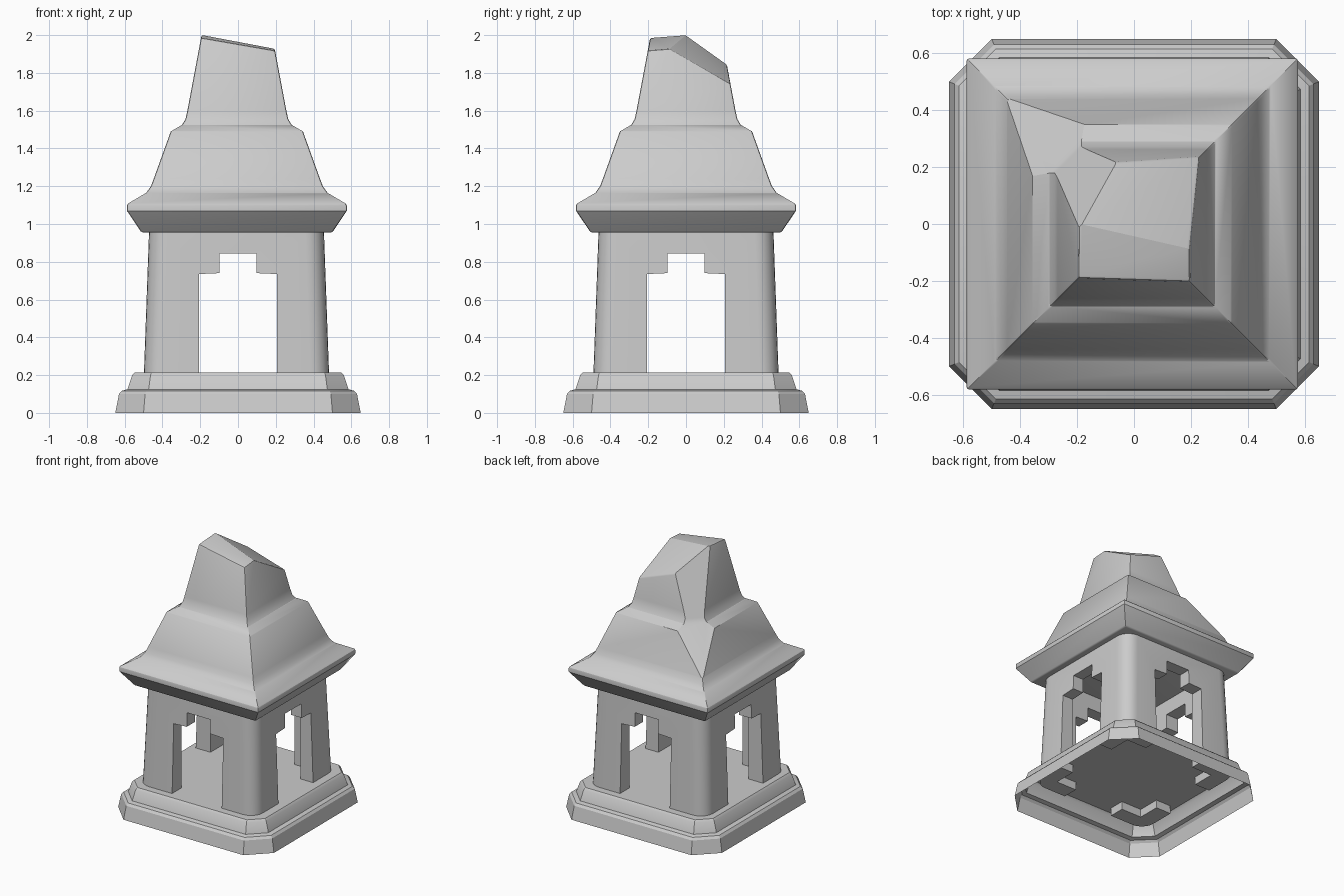
import bpy, bmesh, math
from mathutils import Matrix, Vector
from mathutils.geometry import normal

if "Cube" in bpy.data.objects:
    bpy.data.objects.remove(bpy.data.objects["Cube"])

stone = bpy.data.materials.new("light_grey_stone")
stone.use_nodes = True
GREY = (0.6, 0.6, 0.6, 1)
stone.diffuse_color = GREY
stone.node_tree.nodes["Principled BSDF"].inputs["Base Color"].default_value = GREY


def make_object(name, bm):
    bmesh.ops.recalc_face_normals(bm, faces=bm.faces)
    mesh = bpy.data.meshes.new(name)
    bm.to_mesh(mesh)
    bm.free()
    mesh.materials.append(stone)
    ob = bpy.data.objects.new(name, mesh)
    bpy.context.collection.objects.link(ob)
    return ob


def square(w):
    return [(w, w), (-w, w), (-w, -w), (w, -w)]


def chamfered(w):
    # Flat length shrinks so that every side is inset equally
    f = 0.5 - 0.414 * (0.65 - w)
    return [(w, f), (f, w), (-f, w), (-w, f), (-w, -f), (-f, -w), (f, -w), (w, -f)]


def rounded(w, r=0.1, steps=6):
    points = []
    for corner in range(4):
        a = corner * math.pi / 2
        centre = Matrix.Rotation(a, 2) @ Vector((w - r, w - r))
        for i in range(steps + 1):
            b = a + i / steps * math.pi / 2
            points.append((centre.x + r * math.cos(b), centre.y + r * math.sin(b)))
    return points


def loft(shape, profile, dx=0.0, bottom=True):
    """Skin a stack of outlines given as (half width, height)."""
    bm = bmesh.new()
    rings = [[bm.verts.new((x + dx, y, z)) for x, y in shape(w)] for w, z in profile]
    n = len(rings[0])
    for low, high in zip(rings, rings[1:]):
        for i in range(n):
            j = (i + 1) % n
            bm.faces.new((low[i], low[j], high[j], high[i]))
    bm.faces.new(rings[-1])
    if bottom:
        bm.faces.new(rings[0][::-1])
    return bm


def prism(name, outline, half_depth, angle):
    """Extrude an upright (distance, height) outline, turned about z."""
    bm = bmesh.new()
    face = bm.faces.new([bm.verts.new((d, -half_depth, z)) for d, z in outline])
    out = bmesh.ops.extrude_face_region(bm, geom=[face])
    moved = [v for v in out["geom"] if isinstance(v, bmesh.types.BMVert)]
    bmesh.ops.translate(bm, verts=moved, vec=(0, 2 * half_depth, 0))
    bmesh.ops.rotate(bm, verts=bm.verts, matrix=Matrix.Rotation(angle, 3, "Z"))
    ob = make_object(name, bm)
    ob.hide_render = True
    return ob


def activate(ob):
    bpy.ops.object.select_all(action="DESELECT")
    ob.select_set(True)
    bpy.context.view_layer.objects.active = ob


def cut(ob, cutter):
    activate(ob)
    mod = ob.modifiers.new("cut", "BOOLEAN")
    mod.operation = "DIFFERENCE"
    mod.solver = "EXACT"
    mod.object = cutter
    bpy.ops.object.modifier_apply(modifier=mod.name)
    bpy.data.objects.remove(cutter)


def soften(ob, angle=30):
    activate(ob)
    bpy.ops.object.shade_smooth_by_angle(angle=math.radians(angle))


# Stepped plinth, open underneath, its top forming the floor
plinth = make_object("plinth", loft(chamfered, [
    (0.65, 0), (0.63, 0.1), (0.615, 0.117), (0.585, 0.125),
    (0.56, 0.2), (0.545, 0.215)], bottom=False))
soften(plinth)

# Tapered chamber: hollow inside, with a stepped arch through each side
chamber = make_object("chamber_walls", loft(
    rounded, [(0.492, 0.155), (0.463, 0.96)], dx=-0.008))
cut(chamber, prism("cavity", [(-0.375, 0.1), (0.375, 0.1), (0.375, 1), (-0.375, 1)],
                   0.375, 0))
half_arch = [(0.207, 0.1), (0.207, 0.735), (0.098, 0.74), (0.098, 0.845)]
arch = half_arch + [(-d, z) for d, z in reversed(half_arch)]
for quarter in range(2):
    cut(chamber, prism("arch_cutter", arch, 0.8, quarter * math.pi / 2))
soften(chamber)

# Tiered roof with flared eaves
roof_bm = loft(square, [
    (0.505, 0.955), (0.582, 1.07), (0.582, 1.105), (0.48, 1.165), (0.455, 1.2),
    (0.44, 1.24), (0.35, 1.49), (0.29, 1.525), (0.272, 1.555), (0.262, 1.6),
    (0.172, 2.08)], dx=-0.006)

# Broken top: two sloping planes
breaks = [
    [(-0.19, -0.19, 1.985), (0.19, -0.19, 1.92), (-0.19, 0, 2.0)],
    [(-0.19, 0, 2.0), (0.19, -0.08, 1.925), (0.2, 0.21, 1.765)]]
for points in breaks:
    up = normal([Vector(p) for p in points])
    if up.z < 0:
        up = -up
    out = bmesh.ops.bisect_plane(
        roof_bm, geom=roof_bm.verts[:] + roof_bm.edges[:] + roof_bm.faces[:],
        plane_co=points[0], plane_no=up, clear_outer=True)
    rim = [e for e in out["geom_cut"] if isinstance(e, bmesh.types.BMEdge)]
    bmesh.ops.holes_fill(roof_bm, edges=rim, sides=0)
roof = make_object("roof", roof_bm)

# Worn edges
activate(roof)
bevel = roof.modifiers.new("worn_edges", "BEVEL")
bevel.width = 0.009
bevel.segments = 2
bevel.limit_method = "ANGLE"
bevel.angle_limit = math.radians(45)
bpy.ops.object.modifier_apply(modifier=bevel.name)

# Chipped back corner: one wedge leaves a steep and a shallow scar
cut(roof, prism("chip_cutter", [
    (0.336, 1.525), (0.62, 1.241), (0.8, 1.4), (0.8, 2.2), (0.04, 2.2)],
    0.6, math.radians(135)))
soften(roof, 25)
